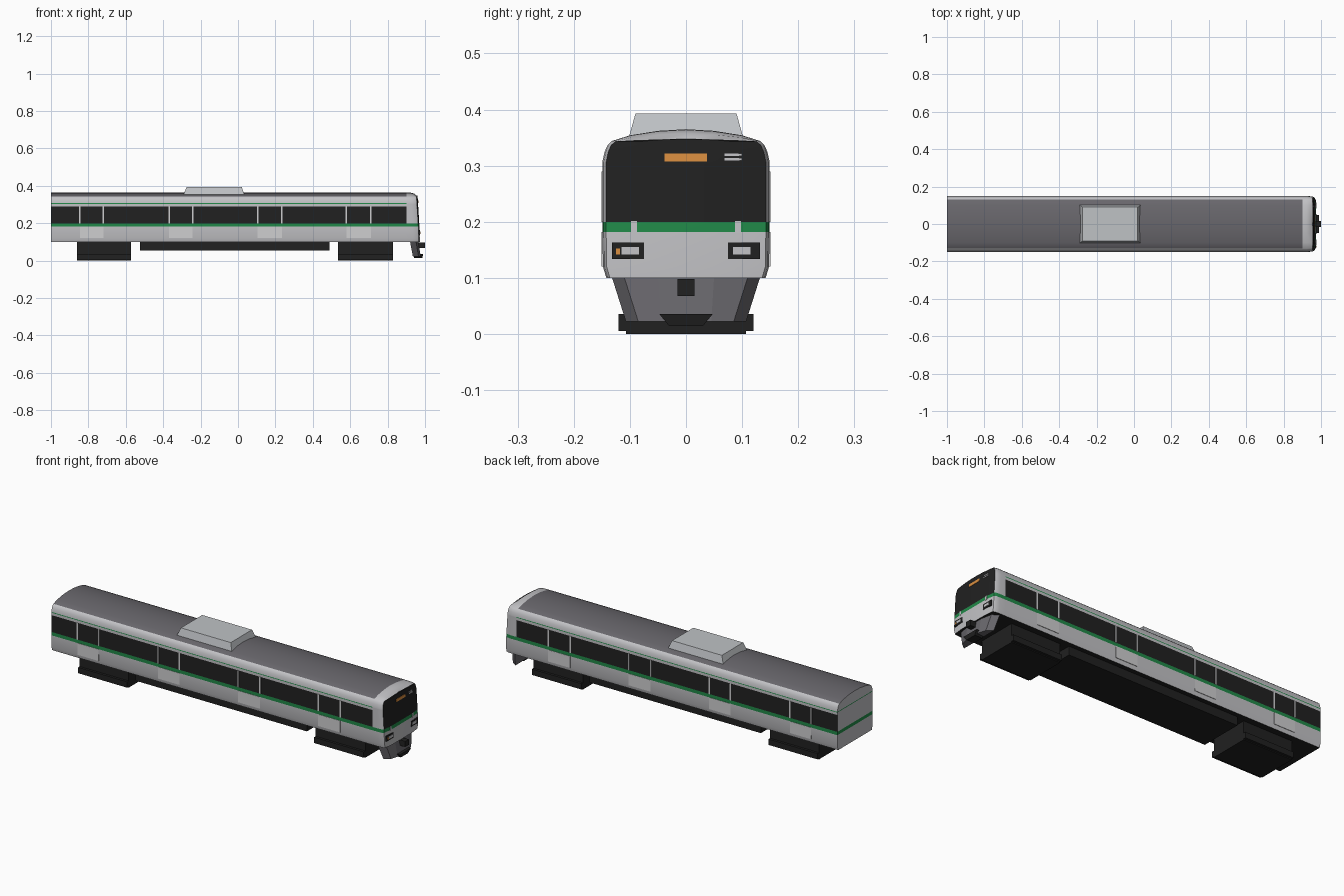
import bpy
import bmesh

cube = bpy.data.objects.get("Cube")
if cube:
    bpy.data.objects.remove(cube, do_unlink=True)


def material(name, r, g, b):
    m = bpy.data.materials.new(name)
    m.use_nodes = True
    m.diffuse_color = (r, g, b, 1)
    for node in m.node_tree.nodes:
        if node.type == 'BSDF_PRINCIPLED':
            node.inputs["Base Color"].default_value = (r, g, b, 1)
            node.inputs["Roughness"].default_value = 0.6
    return m


SILVER = material("silver", 0.54, 0.54, 0.56)
PALE = material("pale door silver", 0.62, 0.62, 0.63)
ROOF = material("roof grey", 0.14, 0.135, 0.15)
BLACK = material("black", 0.015, 0.015, 0.015)
GREEN = material("green", 0.015, 0.25, 0.065)
ORANGE = material("orange", 0.7, 0.27, 0.05)
UNIT = material("roof unit grey", 0.52, 0.54, 0.56)


def finish(name, bm, mats, smooth=False):
    bmesh.ops.recalc_face_normals(bm, faces=bm.faces[:])
    mesh = bpy.data.meshes.new(name)
    bm.to_mesh(mesh)
    bm.free()
    for m in mats:
        mesh.materials.append(m)
    obj = bpy.data.objects.new(name, mesh)
    bpy.context.collection.objects.link(obj)
    if smooth:
        bpy.ops.object.select_all(action='DESELECT')
        obj.select_set(True)
        bpy.context.view_layer.objects.active = obj
        bpy.ops.object.shade_smooth_by_angle(angle=0.6)
    return obj


def loft(name, low, high, mat):
    """Solid between two matching outlines."""
    bm = bmesh.new()
    a = [bm.verts.new(p) for p in low]
    b = [bm.verts.new(p) for p in high]
    bm.faces.new(a)
    bm.faces.new(b)
    for i in range(len(a)):
        j = (i + 1) % len(a)
        bm.faces.new((a[i], a[j], b[j], b[i]))
    return finish(name, bm, [mat])


def rect(x0, x1, y0, y1, z):
    return [(x0, y0, z), (x1, y0, z), (x1, y1, z), (x0, y1, z)]


def box(name, x, y, z, mat):
    return loft(name, rect(*x, *y, z[0]), rect(*x, *y, z[1]), mat)


# Body cross-section, half width and height, floor to roof ridge
HALF = [(0.142, 0.10), (0.148, 0.12), (0.149, 0.182), (0.149, 0.20),
        (0.149, 0.29), (0.149, 0.303), (0.149, 0.307), (0.145, 0.325),
        (0.140, 0.336), (0.132, 0.344), (0.10, 0.354), (0.05, 0.362), (0, 0.365)]
N = len(HALF)
SHOULDER = 0.343


def nose_x(z):
    return 0.966 - 0.06 * max(0, z - 0.15)


def section(x, back, width, squash):
    """One ring of the shell; x None follows the raked nose."""
    side = []
    for y, z in HALF:
        if z > SHOULDER:
            z = SHOULDER + (z - SHOULDER) * squash
        side.append((x if x is not None else nose_x(z) - back, y * width, z))
    return side + [(px, -py, pz) for px, py, pz in side[-2::-1]]


rings = [section(-1, 0, 1, 1), section(0.9, 0, 1, 1), section(None, 0.03, 1, 0.95),
         section(None, 0.009, 0.985, 0.65), section(None, 0, 0.955, 0.2),
         section(None, -0.006, 0.6, 0.2)]


def paint(z, zone):
    """Material slot by height: silver, black, green, roof."""
    if 0.182 < z < 0.20 or (0.303 < z < 0.307 and zone in ("side", "back")):
        return 2
    if zone == "nose" and z > 0.20:
        return 1
    if zone == "side":
        if 0.20 < z < 0.29:
            return 1
        if z > 0.344:
            return 3
    return 0


bm = bmesh.new()
vr = [[bm.verts.new(p) for p in ring] for ring in rings]
last = 2 * N - 2


def band_height(i):
    k = i if i < N - 1 else last - 1 - i
    return (HALF[k][1] + HALF[k + 1][1]) / 2


zones = ["side", "shell", "shell", "shell", "nose"]
for r, zone in enumerate(zones):
    for i in range(last):
        f = bm.faces.new((vr[r][i], vr[r][i + 1], vr[r + 1][i + 1], vr[r + 1][i]))
        f.material_index = paint(band_height(i), zone)
    f = bm.faces.new((vr[r][0], vr[r][last], vr[r + 1][last], vr[r + 1][0]))
    f.material_index = 1
# Flat ends, made of level strips
for ring, zone in ((vr[0], "back"), (vr[-1], "nose")):
    for i in range(N - 1):
        corners = [ring[i], ring[i + 1]]
        if i < N - 2:
            corners.append(ring[last - i - 1])
        corners.append(ring[last - i])
        f = bm.faces.new(corners)
        f.material_index = paint(band_height(i), zone)
finish("carriage_body", bm, [SILVER, BLACK, GREEN, ROOF], smooth=True)

# Doors: lower panel and posts between the windows
for d, (x0, x1) in enumerate([(-0.845, -0.72), (-0.368, -0.242),
                              (0.105, 0.235), (0.58, 0.71)]):
    for side, s in (("left", 1), ("right", -1)):
        depth = sorted((s * 0.145, s * 0.1505))
        tag = f"{side}_{d + 1}"
        box("door_panel_" + tag, (x0, x1), depth, (0.12, 0.182), PALE)
        for k, x in enumerate((x0, x1)):
            box(f"door_post_{tag}_{k + 1}", (x - 0.004, x + 0.004), depth,
                (0.20, 0.29), PALE)

# Roof cooling unit
loft("roof_unit", rect(-0.292, 0.035, -0.102, 0.102, 0.35),
     rect(-0.275, 0.02, -0.09, 0.09, 0.393), UNIT)


def nose_plate(name, y0, y1, z0, z1, mat, lift=0.002):
    """Thin plate lying on the raked nose."""
    low, high = nose_x(z0) + 0.006, nose_x(z1) + 0.006
    loft(name, rect(low - 0.006, low + lift, y0, y1, z0),
         rect(high - 0.006, high + lift, y0, y1, z1), mat)


# Nose details
nose_plate("destination_sign", -0.038, 0.037, 0.307, 0.322, ORANGE)
nose_plate("number_line_upper", 0.069, 0.10, 0.317, 0.322, SILVER)
nose_plate("number_line_lower", 0.069, 0.10, 0.309, 0.314, SILVER)
for side, s in (("left", 1), ("right", -1)):
    def mirrored(name, a, b, *rest):
        nose_plate(f"{name}_{side}", *sorted((s * a, s * b)), *rest)
    mirrored("stripe_gap", 0.087, 0.098, 0.18, 0.201, SILVER, 0.001)
    mirrored("headlight_frame", 0.075, 0.132, 0.134, 0.163, BLACK, 0.001)
    mirrored("headlight", 0.084, 0.115, 0.142, 0.155, SILVER, 0.003)
nose_plate("marker_light", -0.125, -0.118, 0.142, 0.152, ORANGE, 0.003)
box("coupler", (0.94, 1.0), (-0.015, 0.015), (0.068, 0.098), BLACK)


# Skirt and plough under the nose
def outline(points, z):
    return [(x, y, z) for x, y in points] + [(x, -y, z) for x, y in reversed(points)]


loft("nose_skirt",
     outline([(0.935, 0.107), (0.965, 0.085), (0.977, 0.045)], 0.022),
     outline([(0.92, 0.132), (0.952, 0.11), (0.964, 0.05)], 0.101), ROOF)
loft("plough_lip", rect(0.94, 0.985, -0.03, 0.03, 0.014),
     rect(0.94, 0.99, -0.048, 0.048, 0.036), BLACK)

# Running gear and underfloor equipment
for place, x in (("front", (0.535, 0.828)), ("rear", (-0.862, -0.572))):
    box(place + "_bogie_core", x, (-0.107, 0.107), (0, 0.102), BLACK)
    box(place + "_bogie_frame", x, (-0.12, 0.12), (0.005, 0.036), BLACK)
box("underfloor_equipment", (-0.525, 0.49), (-0.117, 0.117), (0.054, 0.102), BLACK)
